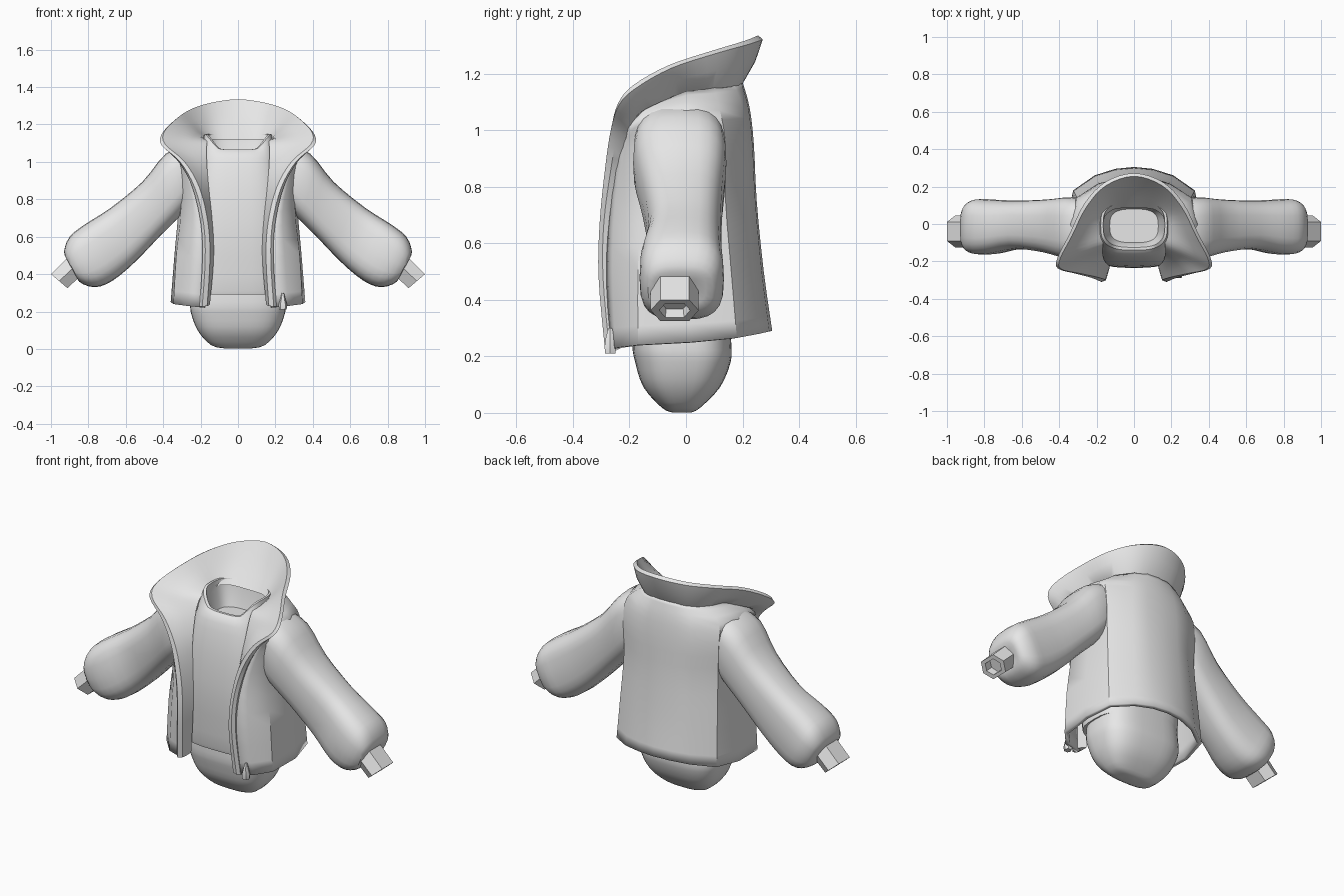
import bpy
import bmesh
import math
from mathutils import Vector

cube = bpy.data.objects.get("Cube")
if cube:
    bpy.data.objects.remove(cube, do_unlink=True)

grey = bpy.data.materials.new("plain_grey")
grey.use_nodes = True
colour = (0.8, 0.8, 0.8, 1)
grey.diffuse_color = colour
grey.node_tree.nodes["Principled BSDF"].inputs["Base Color"].default_value = colour


def blend(rows, steps):
    """Smoothly interpolate extra rows between the given rows."""
    last = len(rows) - 1
    result = []
    for i in range(last):
        quad = [rows[max(i - 1, 0)], rows[i], rows[i + 1], rows[min(i + 2, last)]]
        for s in range(steps):
            t = s / steps
            row = []
            for a, b, c, d in zip(*[[Vector(p) for p in r] for r in quad]):
                row.append(b + (c - a) * t / 2
                           + (a - 2.5 * b + 2 * c - d / 2) * t * t
                           + (1.5 * (b - c) + (d - a) / 2) * t ** 3)
            result.append(row)
    result.append([Vector(p) for p in rows[-1]])
    return result


def loft(name, rows, closed=True, angle=35):
    """Skin a list of point rows into one object, capping closed rings."""
    bm = bmesh.new()
    grid = [[bm.verts.new(p) for p in row] for row in rows]
    count = len(rows[0])
    for low, high in zip(grid, grid[1:]):
        for i in range(count if closed else count - 1):
            j = (i + 1) % count
            bm.faces.new((low[i], high[i], high[j], low[j]))
    if closed:
        bm.faces.new(grid[0])
        bm.faces.new(grid[-1])
        bmesh.ops.recalc_face_normals(bm, faces=bm.faces)
    mesh = bpy.data.meshes.new(name)
    bm.to_mesh(mesh)
    bm.free()
    mesh.materials.append(grey)
    obj = bpy.data.objects.new(name, mesh)
    bpy.context.collection.objects.link(obj)
    bpy.ops.object.select_all(action="DESELECT")
    obj.select_set(True)
    bpy.context.view_layer.objects.active = obj
    bpy.ops.object.shade_smooth_by_angle(angle=math.radians(angle))
    return obj


def flip(points):
    return [(-x, y, z) for x, y, z in points]


def squircle(count, power):
    """Unit points of a rounded square outline."""
    points = []
    for i in range(count):
        a = math.tau * i / count
        c, s = math.cos(a), math.sin(a)
        points.append((math.copysign(abs(c) ** (2 / power), c),
                       math.copysign(abs(s) ** (2 / power), s)))
    return points


def level_ring(z, half, front, back, dip=0, power=3, count=40):
    """Horizontal ring, optionally scooped down at the front."""
    mid, depth = (front + back) / 2, (back - front) / 2
    return [(half * u, mid + depth * v,
             z - dip * max(0, -v) * min(1, 1.6 * (1 - u * u)))
            for u, v in squircle(count, power)]


def arm_ring(top, bottom, mid, depth, outline):
    """Ring across the arm between two outline points in x and z."""
    a, b = Vector((top[0], mid, top[1])), Vector((bottom[0], mid, bottom[1]))
    return [(a + b) / 2 + (a - b) / 2 * v + Vector((0, depth * u, 0)) for u, v in outline]


def mirrored(obj):
    """Add the same part on the other side of the body."""
    mod = obj.modifiers.new("other_side", "MIRROR")
    mod.use_axis[0] = True
    mod.use_mirror_merge = False


# Jacket body: half rings from back centre to front edge
body_rows = [
    [(0, .305, .29), (.1, .295, .288), (.21, .26, .28), (.325, .18, .265), (.36, .02, .25),
     (.345, -.17, .24), (.27, -.25, .23), (.18, -.27, .22)],
    [(0, .275, .5), (.1, .268, .5), (.2, .24, .5), (.315, .16, .5), (.34, 0, .5),
     (.33, -.17, .5), (.25, -.26, .5), (.165, -.29, .48)],
    [(0, .25, .75), (.1, .245, .75), (.19, .22, .75), (.305, .14, .75), (.32, 0, .75),
     (.305, -.16, .75), (.24, -.25, .74), (.185, -.275, .72)],
    [(0, .24, .95), (.1, .235, .95), (.19, .215, .95), (.31, .14, .95), (.33, 0, .95),
     (.325, -.15, .94), (.28, -.21, .94), (.255, -.24, .94)],
    [(0, .225, 1.08), (.09, .22, 1.08), (.17, .2, 1.08), (.3, .12, 1.07), (.34, 0, 1.07),
     (.335, -.12, 1.05), (.325, -.17, 1.03), (.31, -.205, 1.01)],
    [(0, .2, 1.17), (.07, .195, 1.17), (.14, .17, 1.16), (.21, .1, 1.15), (.24, 0, 1.14),
     (.26, -.08, 1.11), (.3, -.14, 1.08), (.315, -.17, 1.05)]]
body = loft("jacket_body", [flip(r[:0:-1]) + list(r) for r in blend(body_rows, 3)],
            closed=False)
shell = body.modifiers.new("cloth", "SOLIDIFY")
shell.thickness = 0.025
shell.offset = -1

# Collar and lapels: neck edge, outer rim and underside base at each station
collar_line = [
    ((0, .085, 1.12), (0, .255, 1.335), (0, .195, 1.155)),
    ((.1, .08, 1.12), (.15, .205, 1.315), (.13, .175, 1.155)),
    ((.155, .04, 1.12), (.255, .09, 1.28), (.21, .095, 1.145)),
    ((.165, -.03, 1.12), (.33, -.06, 1.23), (.24, -.02, 1.125)),
    ((.165, -.1, 1.11), (.395, -.185, 1.16), (.3, -.11, 1.09)),
    ((.168, -.14, 1.06), (.39, -.24, 1.095), (.33, -.175, 1.05)),
    ((.165, -.17, .97), (.285, -.265, 1), (.29, -.21, .98)),
    ((.155, -.2, .85), (.205, -.282, .86), (.235, -.235, .86)),
    ((.135, -.22, .66), (.16, -.295, .67), (.195, -.262, .67)),
    ((.13, -.23, .48), (.15, -.3, .48), (.185, -.265, .48)),
    ((.15, -.22, .24), (.165, -.28, .23), (.2, -.245, .23))]
sections = []
for neck, rim, base in collar_line:
    n, r, b = Vector(neck), Vector(rim), Vector(base)
    out = (b - n).normalized()
    edge = r + out * 0.025 + (b - r) * 0.12
    sag = Vector((0, 0, -0.035 * (r - n).length))
    sections.append([n, n.lerp(r, 0.35) + sag, n.lerp(r, 0.7) + sag, r,
                     edge, edge.lerp(b, 0.5) + out * 0.012, b])
collar = [flip(s) for s in sections[:0:-1]] + sections
loft("collar_and_lapels", blend(collar, 4), angle=40)

# Sleeves, running into the shoulders
sleeve_rings = [((.25, 1.1), (.24, .8), -.02, .15), ((.385, 1.045), (.3, .72), -.022, .165),
                ((.51, .895), (.42, .6), -.012, .143), ((.68, .755), (.55, .465), -.005, .13),
                ((.82, .665), (.67, .365), -.015, .145), ((.9, .6), (.765, .33), -.015, .147),
                ((.93, .52), (.85, .36), -.02, .115), ((.91, .47), (.87, .42), -.03, .05)]
round_outline = squircle(24, 3)
sleeve = loft("sleeves", blend([arm_ring(*r, round_outline) for r in sleeve_rings], 3))
mirrored(sleeve)

# Six-sided wrists with a recessed end
hexagon = [(1, 0), (.6, 1), (-.6, 1), (-1, 0), (-.6, -1), (.6, -1)]
wrist_rings = [((.9, .5), (.81, .42), -.04, .085), ((1, .4), (.912, .325), -.04, .085),
               ((.985, .387), (.927, .338), -.04, .055), ((.955, .417), (.897, .368), -.04, .05)]
wrist = loft("wrists", [arm_ring(*r, hexagon) for r in wrist_rings], angle=20)
mirrored(wrist)

# Shirt with a scooped neckline; its back edge tucks under the collar
shirt_rings = [level_ring(.32, .23, -.18, .14), level_ring(.29, .24, -.19, .145),
               level_ring(.29, .26, -.215, .15)]
shirt_rings += blend([level_ring(.31, .26, -.22, .15), level_ring(.6, .255, -.235, .17),
                      level_ring(.85, .24, -.215, .17), level_ring(1.02, .21, -.175, .15),
                      level_ring(1.15, .178, -.14, .125, .085)], 3)
shirt_rings += [level_ring(1.15, .165, -.125, .115, .085),
                level_ring(1.1, .16, -.115, .11, .05), level_ring(1, .13, -.1, .08)]
loft("shirt", shirt_rings)

# Hips
hip_rows = [level_ring(.002, .06, -.05, .02), level_ring(.018, .14, -.085, .05),
            level_ring(.09, .21, -.15, .12), level_ring(.18, .248, -.18, .158),
            level_ring(.25, .255, -.19, .16), level_ring(.4, .24, -.18, .15)]
loft("hips", blend(hip_rows, 3))

# Zip pull on the left front edge
pull = [(.21, .02, .018), (.235, .023, .02), (.27, .013, .015), (.3, .006, .006)]
loft("zip_pull", [[(.24 + w * u, -.268 + d * v, z) for u, v in hexagon]
                  for z, w, d in pull], angle=20)
